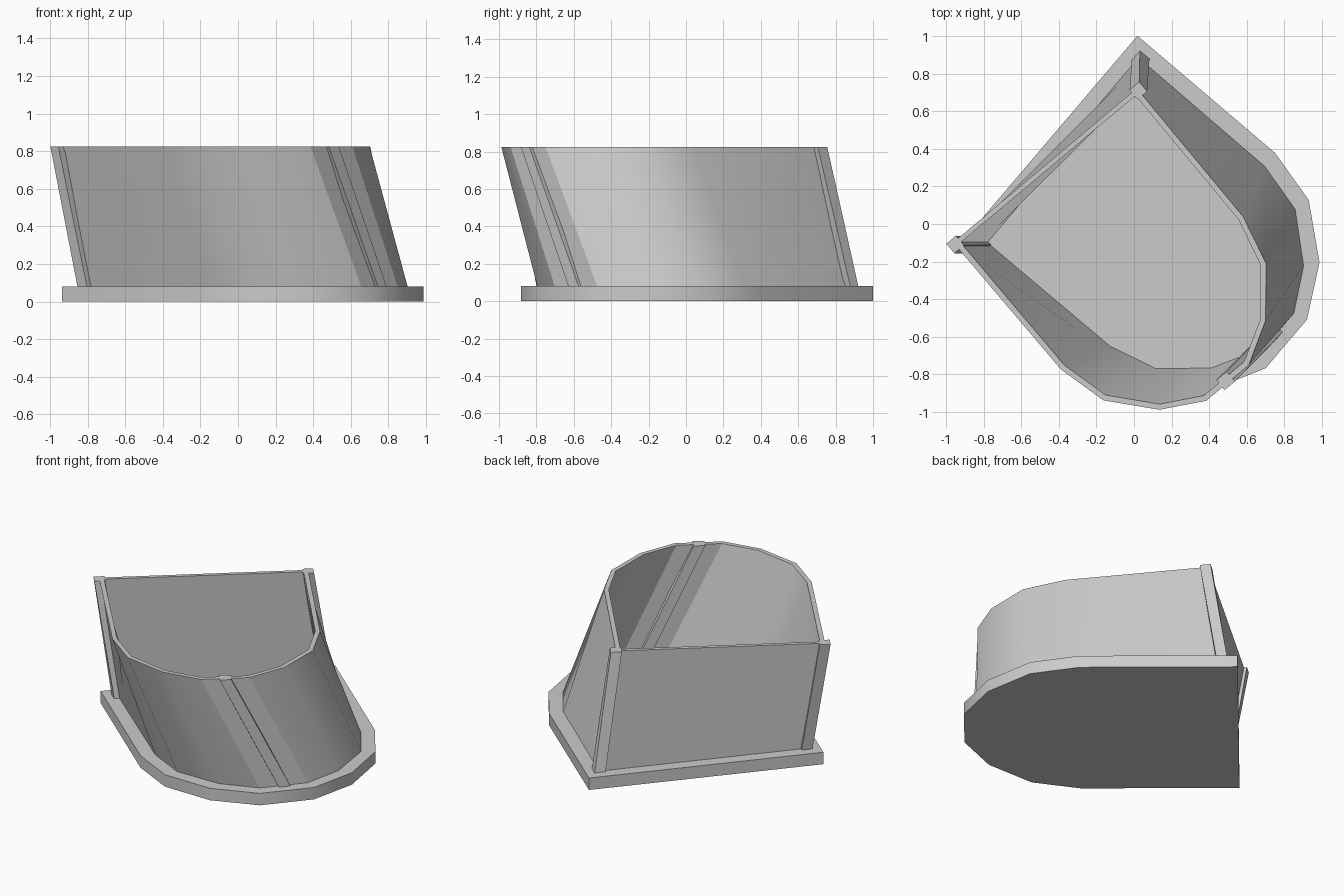
import bpy
from math import cos, sin, radians
from mathutils import Vector

if "Cube" in bpy.data.objects:
    bpy.data.objects.remove(bpy.data.objects["Cube"])

# Local frame: u runs from the flat back to the rounded front, v runs sideways
Z_FLOOR, Z_TOP = 0.08, 0.825
BACK_U = 0.062


def place(u, v, top=False):
    """Local point to world: the top is the same outline, shifted and turned."""
    angle = radians(-50 if top else -40.4)
    origin = Vector((-0.485, 0.325) if top else (-0.411, 0.401))
    forward = Vector((cos(angle), sin(angle)))
    side = Vector((-sin(angle), cos(angle)))
    return origin + forward * (u - BACK_U) + side * v * (0.98 if top else 1)


def mirrored(half):
    """Closed outline from its +v half."""
    return half + [(u, -v) for u, v in reversed(half)]


def make_object(name, verts, faces):
    mesh = bpy.data.meshes.new(name)
    mesh.from_pydata(verts, [], faces)
    obj = bpy.data.objects.new(name, mesh)
    bpy.context.collection.objects.link(obj)
    bpy.ops.object.select_all(action='DESELECT')
    obj.select_set(True)
    bpy.context.view_layer.objects.active = obj
    bpy.ops.object.mode_set(mode='EDIT')
    bpy.ops.mesh.select_all(action='SELECT')
    bpy.ops.mesh.normals_make_consistent(inside=False)
    bpy.ops.object.mode_set(mode='OBJECT')
    bpy.ops.object.shade_smooth_by_angle(angle=radians(30))
    return obj


def ring(outline, z, top):
    return [(*place(u, v, top), z) for u, v in outline]


def prism(name, outline, z0, z1, twist):
    n = len(outline)
    verts = ring(outline, z0, False) + ring(outline, z1, twist)
    faces = [(i, (i + 1) % n, (i + 1) % n + n, i + n) for i in range(n)]
    faces += [tuple(range(n)), tuple(range(n, 2 * n))]
    return make_object(name, verts, faces)


def tube(name, outer, inner):
    n = len(outer)
    loops = [(outer, Z_FLOOR, False), (outer, Z_TOP, True),
             (inner, Z_TOP, True), (inner, Z_FLOOR, False)]
    verts = [p for loop in loops for p in ring(*loop)]
    faces = []
    for k in range(4):
        a, b = k * n, (k + 1) % 4 * n
        faces += [(a + i, a + (i + 1) % n, b + (i + 1) % n, b + i) for i in range(n)]
    return make_object(name, verts, faces)


def box(u0, u1, v0, v1):
    return [(u0, v0), (u1, v0), (u1, v1), (u0, v1)]


# Base plate
prism("base_plate", mirrored([(0, 0.735), (0.96, 0.735), (1.26, 0.66),
                              (1.518, 0.445), (1.665, 0.17)]), 0, Z_FLOOR, False)

# Leaning, slightly twisted wall
tube("wall",
     mirrored([(0.08, 0.65), (0.965, 0.645), (1.237, 0.576), (1.466, 0.376), (1.59, 0.15)]),
     mirrored([(0.105, 0.62), (0.96, 0.616), (1.222, 0.549), (1.444, 0.356), (1.56, 0.142)]))

# Corner posts at the flat back
for name, s in (("right_post", 1), ("left_post", -1)):
    prism(name, box(BACK_U, 0.128, s * 0.615, s * 0.683), Z_FLOOR, Z_TOP, True)

# Strip down the middle of the rounded front
prism("front_strip", box(1.54, 1.609, -0.036, 0.036), Z_FLOOR, Z_TOP, True)
